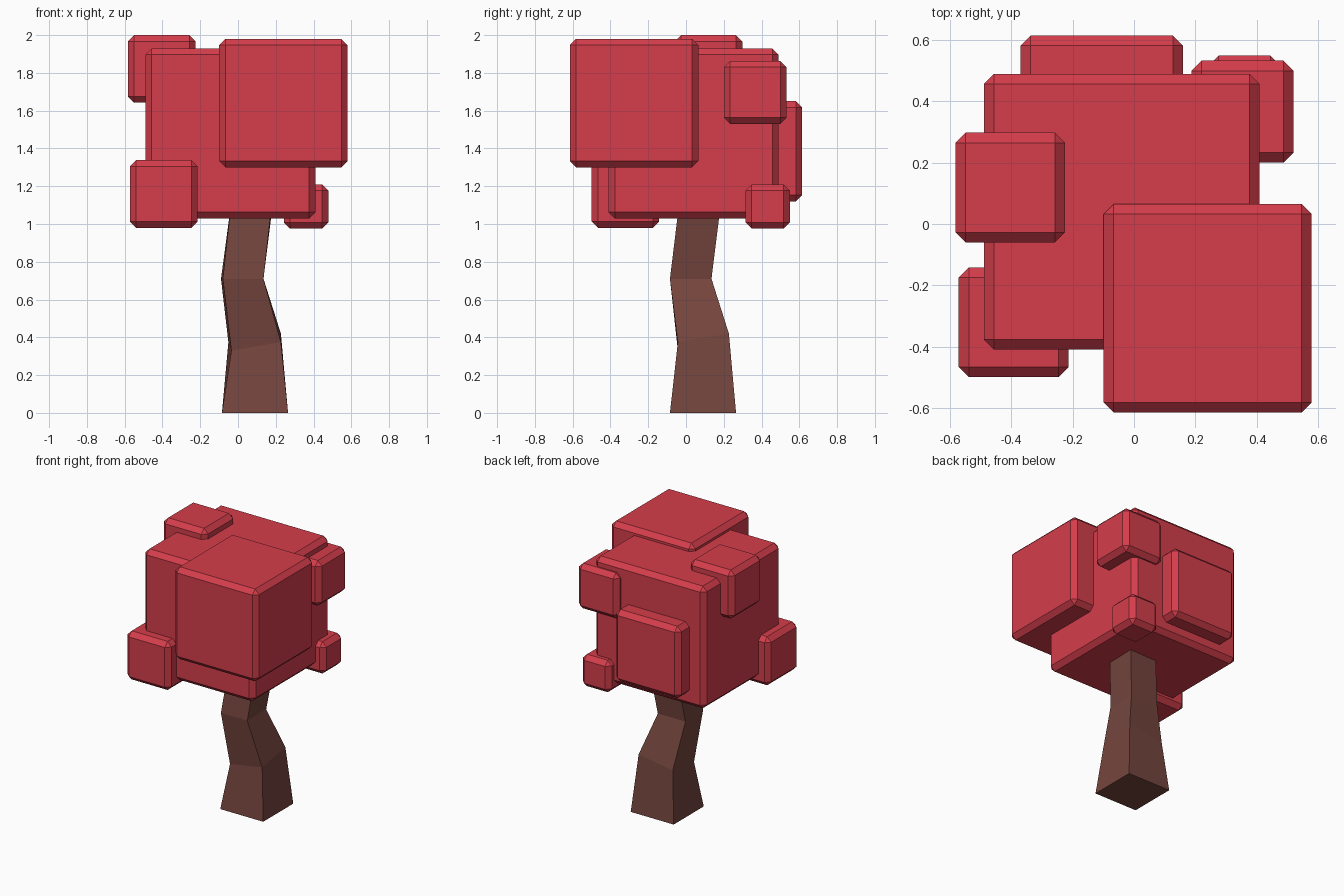
import bpy, bmesh
from mathutils import Vector

if "Cube" in bpy.data.objects:
    bpy.data.objects.remove(bpy.data.objects["Cube"])


def material(name, rgb):
    m = bpy.data.materials.new(name)
    m.diffuse_color = (*rgb, 1)
    m.use_nodes = True
    m.node_tree.nodes["Principled BSDF"].inputs["Base Color"].default_value = m.diffuse_color
    return m


RED = material("leaf red", (0.66, 0.047, 0.07))
BROWN = material("bark brown", (0.178, 0.06, 0.048))


def finish(name, bm, mat):
    bmesh.ops.recalc_face_normals(bm, faces=bm.faces)
    me = bpy.data.meshes.new(name)
    bm.to_mesh(me)
    bm.free()
    me.materials.append(mat)
    ob = bpy.data.objects.new(name, me)
    bpy.context.collection.objects.link(ob)
    return ob


def leaf_cube(name, low, size, chamfer=0.033):
    """Chamfered cube given by its lowest corner and side length."""
    bm = bmesh.new()
    bmesh.ops.create_cube(bm, size=size)
    bmesh.ops.translate(bm, verts=bm.verts, vec=Vector(low) + Vector((size / 2,) * 3))
    bmesh.ops.bevel(bm, geom=bm.edges[:], offset=chamfer, segments=1,
                    profile=0.5, affect='EDGES')
    return finish(name, bm, RED)


# Foliage cubes
leaf_cube("foliage_core", (-0.49, -0.41, 1.03), 0.90)
leaf_cube("foliage_front_right", (-0.10, -0.615, 1.30), 0.68)
leaf_cube("foliage_back", (-0.37, 0.085, 1.12), 0.53)
leaf_cube("foliage_top_left", (-0.583, -0.06, 1.642), 0.358)
leaf_cube("foliage_low_left", (-0.572, -0.50, 0.98), 0.358)
leaf_cube("foliage_right", (0.188, 0.20, 1.53), 0.333)
leaf_cube("foliage_low_right", (0.243, 0.315, 0.975), 0.235)

# Crooked square trunk: (low, high) extent in both x and y, height, tilt, corner skew
rings = [(-0.085, 0.265, 0.0, 0.0, 0.0),
         (-0.035, 0.227, 0.375, 0.045, -0.008),
         (-0.08, 0.135, 0.71, 0.0, -0.005),
         (-0.035, 0.18, 1.12, 0.0, 0.006)]
bm = bmesh.new()
loops = []
for lo, hi, z, tilt, skew in rings:
    loop = []
    for sx, sy in ((-1, -1), (1, -1), (1, 1), (-1, 1)):
        x = (hi if sx > 0 else lo) + (skew if sx * skew > 0 and sy > 0 else 0)
        y = (hi if sy > 0 else lo) + (skew if sy * skew > 0 and sx > 0 else 0)
        if skew < 0:
            x += skew if (sx < 0 and sy > 0) else 0
            y += skew if (sy < 0 and sx < 0) else 0
        loop.append(bm.verts.new((x, y, z + tilt * (sx + sy) / 2)))
    loops.append(loop)
for a, b in zip(loops, loops[1:]):
    for i in range(4):
        j = (i + 1) % 4
        bm.faces.new((a[i], a[j], b[j], b[i]))
bm.faces.new(loops[0][::-1])
bm.faces.new(loops[-1])
finish("trunk", bm, BROWN)
